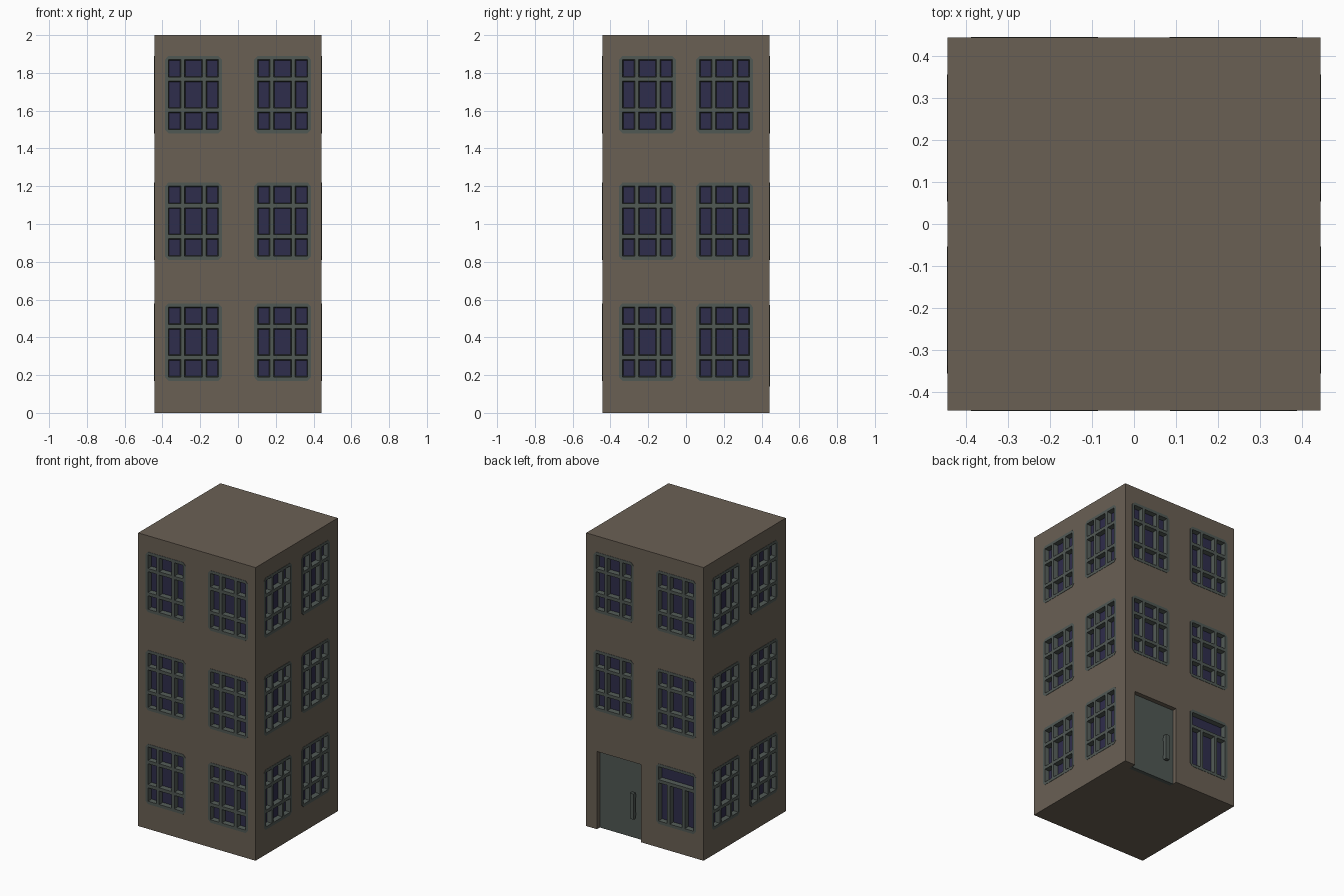
import bpy, bmesh, math
from mathutils import Matrix, Vector

if "Cube" in bpy.data.objects:
    bpy.data.objects.remove(bpy.data.objects["Cube"])

R = 0.443      # wall distance from the centre
LIP = 0.002    # frames stand slightly proud of the wall
DEEP = 0.032   # glass recess


def srgb(r, g, b):
    return tuple((c / 255 / 12.92) if c < 11 else ((c / 255 + 0.055) / 1.055) ** 2.4
                 for c in (r, g, b)) + (1,)


def material(name, rgb):
    m = bpy.data.materials.new(name)
    m.diffuse_color = srgb(*rgb)
    m.use_nodes = True
    m.node_tree.nodes["Principled BSDF"].inputs["Base Color"].default_value = m.diffuse_color
    return m


WALL = material("brown_wall", (106, 96, 84))
FRAME = material("grey_green_frame", (80, 88, 84))
GLASS = material("dark_blue_glass", (47, 45, 76))


def link(name, bm, mats):
    me = bpy.data.meshes.new(name)
    bm.to_mesh(me)
    bm.free()
    for m in mats:
        me.materials.append(m)
    ob = bpy.data.objects.new(name, me)
    bpy.context.collection.objects.link(ob)
    return ob


def add_box(bm, lo, hi, mat=Matrix()):
    lo, hi = Vector(lo), Vector(hi)
    s = hi - lo
    bmesh.ops.create_cube(bm, size=1, matrix=mat @ Matrix.Translation((lo + hi) / 2)
                          @ Matrix.Diagonal((s.x, s.y, s.z, 1)))


# One window: framed grid facing -y, every odd cell is a recessed pane
U = [-.151, -.132, -.067, -.047, .047, .067, .132, .151]
V = [-.205, -.185, -.093, -.071, .071, .093, .185, .205]
V_TALL = [-.205, -.185, .075, .097, .185, .205]


def window(name, turn, u, z, transom=False):
    bm = bmesh.new()

    def face(pts, mi=0):
        bm.faces.new([bm.verts.new(p) for p in pts]).material_index = mi

    vs = V_TALL if transom else V
    for j in range(len(vs) - 1):
        us = [U[0], U[1], U[-2], U[-1]] if transom and j == 3 else U
        for i in range(len(us) - 1):
            a, b, c, d = us[i], us[i + 1], vs[j], vs[j + 1]
            quad = [(a, 0, c), (b, 0, c), (b, 0, d), (a, 0, d)]
            if i % 2 and j % 2:
                t = 0.004
                inner = [(a + t, DEEP, c + t), (b - t, DEEP, c + t),
                         (b - t, DEEP, d - t), (a + t, DEEP, d - t)]
                face(inner, 1)
                for k in range(4):
                    n = (k + 1) % 4
                    face([quad[k], quad[n], inner[n], inner[k]])
            else:
                # clip the outer corners
                face([p for p in quad
                      if not (abs(p[0]) > .15 and abs(p[2]) > .204)])
    bmesh.ops.remove_doubles(bm, verts=bm.verts, dist=1e-5)
    rim = []
    for e in bm.edges:
        m = (e.verts[0].co + e.verts[1].co) / 2
        if e.is_boundary and (abs(m.x) > .14 and abs(m.z) < .2 or abs(m.z) > .193):
            rim.append(e)
    ext = bmesh.ops.extrude_edge_only(bm, edges=rim)["geom"]
    for g in ext:
        if isinstance(g, bmesh.types.BMVert):
            g.co.y += LIP * 1.5
    bm.transform(turn @ Matrix.Translation((u, -R - LIP, z)))
    link(name, bm, [FRAME, GLASS])
    # matching opening in the wall
    add_box(cut, (u - .139, -R - .05, z - .193), (u + .139, -R + .036, z + .193), turn)


# Windows on all four sides, three floors
cut = bmesh.new()
for side, (label, off) in enumerate([("front", .236), ("right", .204),
                                     ("back", .236), ("left", .204)]):
    turn = Matrix.Rotation(side * math.pi / 2, 4, 'Z')
    for floor, z in enumerate((.375, 1.015, 1.685)):
        for s in (-1, 1):
            ground_back = label == "back" and floor == 0
            if ground_back and s < 0:
                continue   # the door stands here
            window(f"{label}_window_{floor}_{'a' if s < 0 else 'b'}", turn,
                   s * off, z - .008 * ground_back, ground_back)

# Door opening on the back, then cut all openings from the block
add_box(cut, (.028, .385, -.1), (.362, .6, .53))
cutter = link("opening_cutter", cut, [WALL])
cutter.hide_render = True
bm = bmesh.new()
add_box(bm, (-R, -R, 0), (R, R, 2))
walls = link("walls", bm, [WALL])
mod = walls.modifiers.new("openings", 'BOOLEAN')
mod.operation = 'DIFFERENCE'
mod.solver = 'EXACT'
mod.object = cutter
bpy.context.view_layer.objects.active = walls
bpy.ops.object.modifier_apply(modifier=mod.name)
bpy.data.objects.remove(cutter)

# Door panel and upright handle on two posts
bm = bmesh.new()
add_box(bm, (.028, .385, 0), (.362, .412, .53))
link("door", bm, [FRAME])
bm = bmesh.new()
add_box(bm, (.084, .422, .14), (.112, .445, .315))
for z in (.155, .28):
    add_box(bm, (.088, .41, z), (.108, .424, z + .02))
link("door_handle", bm, [FRAME])
